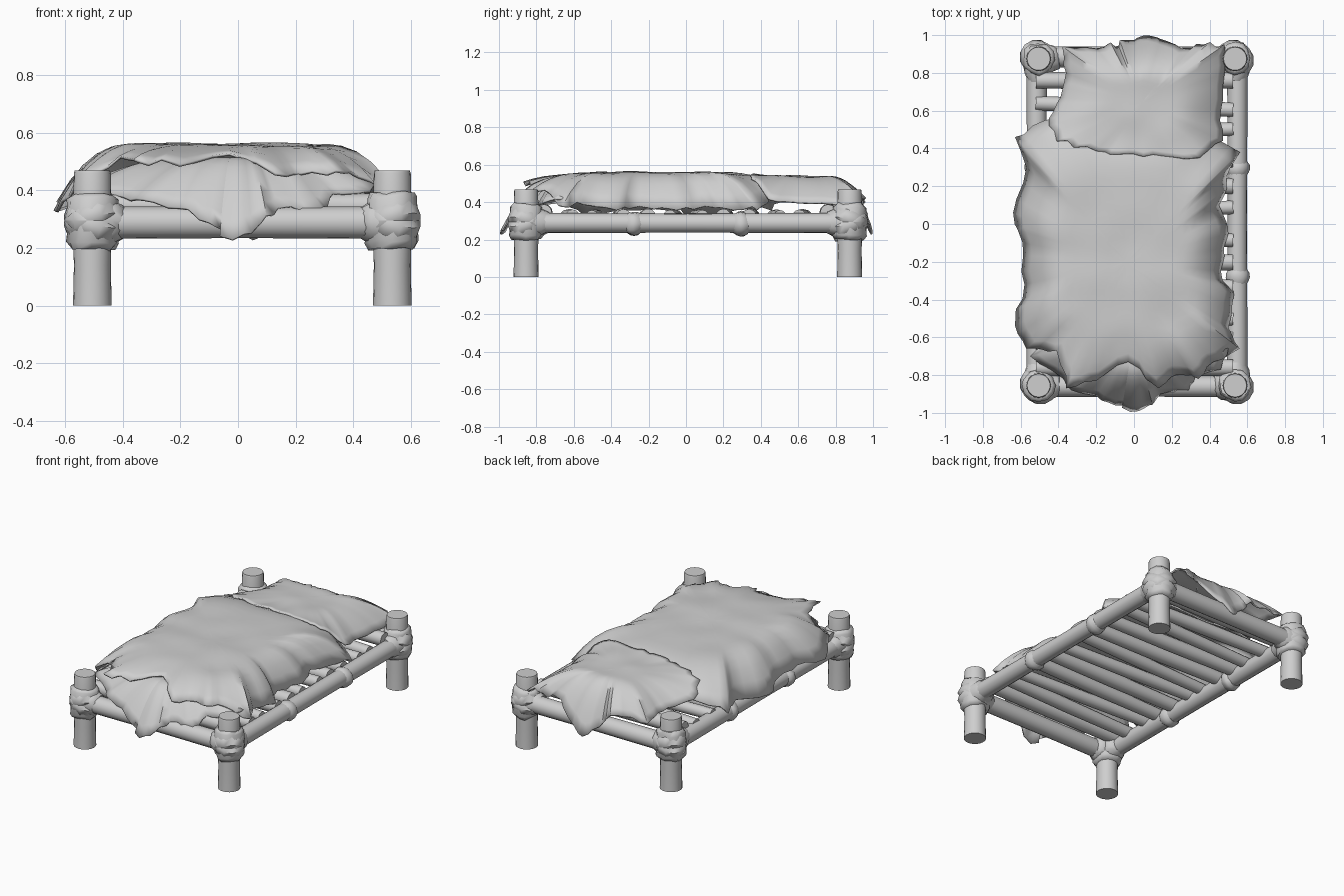
import bpy, bmesh, math
from mathutils import Vector, Matrix, noise

cube = bpy.data.objects.get("Cube")
if cube:
    bpy.data.objects.remove(cube, do_unlink=True)

grey = bpy.data.materials.new("plain grey")
grey.use_nodes = True
TONE = (0.62, 0.62, 0.62, 1)
grey.diffuse_color = TONE
grey.node_tree.nodes["Principled BSDF"].inputs["Base Color"].default_value = TONE


def finish(name, bm, angle=50):
    """Turn a bmesh into a grey, smooth shaded object."""
    bmesh.ops.recalc_face_normals(bm, faces=bm.faces)
    mesh = bpy.data.meshes.new(name)
    bm.to_mesh(mesh)
    bm.free()
    mesh.materials.append(grey)
    obj = bpy.data.objects.new(name, mesh)
    bpy.context.collection.objects.link(obj)
    bpy.ops.object.select_all(action="DESELECT")
    obj.select_set(True)
    bpy.context.view_layer.objects.active = obj
    bpy.ops.object.shade_smooth_by_angle(angle=math.radians(angle))
    return obj


def lathe(bm, start, end, profile, sides=16, lump=0):
    """Closed tube from start to end; profile holds (fraction, radius)."""
    start, end = Vector(start), Vector(end)
    turn = (end - start).to_track_quat("Z", "Y")
    rings = []
    for f, r in profile:
        ring = []
        for i in range(sides):
            a = math.tau * i / sides
            p = start.lerp(end, f) + turn @ Vector((r * math.cos(a), r * math.sin(a), 0))
            ring.append(bm.verts.new(p + noise.noise_vector(p * 14) * lump))
        rings.append(ring)
    for low, high in zip(rings, rings[1:]):
        for i in range(sides):
            j = (i + 1) % sides
            bm.faces.new((low[i], low[j], high[j], high[i]))
    bm.faces.new(rings[0][::-1])
    bm.faces.new(rings[-1])


def band(bm, centre, radius, width, tilt, heading):
    """Broad rope band around a post, tilted toward a heading."""
    spin = Matrix.Rotation(heading, 3, "Z") @ Matrix.Rotation(tilt, 3, "X")
    section = [(-0.02, -width), (0.01, -width * 0.6), (0.01, width * 0.6), (-0.02, width)]
    rings = []
    for i in range(12):
        a = math.tau * i / 12
        rings.append([bm.verts.new(Vector(centre) + spin @ Vector(
            ((radius + o) * math.cos(a), (radius + o) * math.sin(a) / math.cos(tilt), z)))
            for o, z in section])
    for i, ring in enumerate(rings):
        nxt = rings[(i + 1) % 12]
        for k in range(4):
            m = (k + 1) % 4
            bm.faces.new((ring[k], nxt[k], nxt[m], ring[m]))


def sheet(name, centre, outline, flat, power):
    """Cloth that lies level round its centre and droops to a ragged outline."""
    bm = bmesh.new()
    mid = Vector(centre)
    pts = [Vector(p) for p in outline]
    # split each edge in three, with raggedness
    rim = []
    for a, b in zip(pts, pts[1:] + pts[:1]):
        rim.append(a)
        for f in (1 / 3, 2 / 3):
            p = a.lerp(b, f)
            rim.append(p + noise.noise_vector(p * 23) * 0.03)
    steps = 12
    rings = []
    for s in range(1, steps + 1):
        t = s / steps
        fall = max(0, (t - flat) / (1 - flat)) ** power
        ring = []
        for p in rim:
            v = mid.lerp(p, t)
            v.z = mid.z + (p.z - mid.z) * fall
            v.z += noise.noise(v * 5) * 0.012 * (1 - fall)
            ring.append(bm.verts.new(v))
        rings.append(ring)
    hub = bm.verts.new(mid)
    n = len(rim)
    for i in range(n):
        j = (i + 1) % n
        bm.faces.new((hub, rings[0][i], rings[0][j]))
        for low, high in zip(rings, rings[1:]):
            bm.faces.new((low[i], high[i], high[j], low[j]))
    obj = finish(name, bm, 60)
    thick = obj.modifiers.new("thickness", "SOLIDIFY")
    thick.thickness = 0.01


LEFT, RIGHT, FRONT, BACK = 0.535, -0.505, -0.855, 0.875
corners = [(side, end, x, y) for side, x in (("left", LEFT), ("right", RIGHT))
           for end, y in (("front", FRONT), ("back", BACK))]

# Legs and rope lashings
for side, end, x, y in corners:
    bm = bmesh.new()
    lathe(bm, (x, y, 0), (x, y, 0.468),
          [(0, 0.067), (0.3, 0.064), (0.6, 0.068), (0.98, 0.064), (1, 0.061)], 20)
    finish(f"{end}_{side}_leg", bm)

    bm = bmesh.new()
    lathe(bm, (x, y, 0.2), (x, y, 0.39),
          [(0, 0.074), (0.12, 0.09), (0.5, 0.086), (0.9, 0.085), (1, 0.068)], 12, 0.018)
    for k in range(2):
        band(bm, (x, y, 0.295), 0.082, 0.045, 0.5, math.pi * (k + 0.25))
    # rope sleeves flowing into the rail ends
    sx, sy = -math.copysign(1, x), -math.copysign(1, y)
    sleeve = [(0, 0.085), (0.65, 0.074), (1, 0.054)]
    lathe(bm, (x, y, 0.29), (x + 0.11 * sx, y, 0.29), sleeve, 12, 0.01)
    lathe(bm, (x, y, 0.29), (x, y + 0.12 * sy, 0.29), sleeve, 12, 0.01)
    finish(f"{end}_{side}_lashing", bm, 60)

# Long rails with cane knots
for side, x in (("left", LEFT + 0.012), ("right", RIGHT - 0.01)):
    bm = bmesh.new()
    lathe(bm, (x, FRONT, 0.288), (x, BACK, 0.288), [(0, 0.054), (0.5, 0.051), (1, 0.054)])
    for y in (-0.28, 0.295):
        lathe(bm, (x, y - 0.04, 0.285), (x, y + 0.04, 0.285),
              [(0, 0.048), (0.25, 0.061), (0.5, 0.066), (0.75, 0.063), (1, 0.048)], 12, 0.008)
    finish(f"{side}_rail", bm)

# End rails
for end, y in (("front", FRONT - 0.005), ("back", BACK + 0.01)):
    bm = bmesh.new()
    lathe(bm, (RIGHT, y, 0.288), (LEFT, y, 0.288), [(0, 0.056), (0.5, 0.054), (1, 0.056)])
    finish(f"{end}_rail", bm)

# Slats across the bed, laid a little unevenly; the end ones sit higher
SLATS = 12
for i in range(SLATS):
    y = -0.76 + 1.52 * i / (SLATS - 1)
    outer = i in (0, SLATS - 1)
    z = 0.345 if outer else 0.322
    skew = 0 if outer else 0.02 * math.sin(i * 2.3)
    r = 0.043 + 0.004 * math.cos(i * 1.7)
    bm = bmesh.new()
    lathe(bm, (RIGHT - 0.015, y - skew, z), (LEFT - 0.01, y + skew, z),
          [(0, r - 0.004), (0.5, r), (1, r - 0.004)], 12)
    finish(f"slat_{i + 1}", bm)

# Blanket
sheet("blanket", (-0.04, -0.2, 0.557), [
    (-0.57, -0.66, 0.42), (-0.41, -0.67, 0.52), (-0.36, -0.87, 0.51), (-0.2, -0.83, 0.49),
    (-0.03, -0.73, 0.53), (0.13, -0.87, 0.46), (0.22, -0.8, 0.46), (0.34, -0.82, 0.47),
    (0.42, -0.73, 0.45), (0.56, -0.66, 0.38), (0.5, -0.55, 0.39), (0.53, -0.37, 0.36),
    (0.46, -0.25, 0.38), (0.5, -0.05, 0.36), (0.45, 0.1, 0.38), (0.49, 0.25, 0.36),
    (0.56, 0.38, 0.36), (0.42, 0.45, 0.42), (0.32, 0.54, 0.45), (-0.33, 0.56, 0.45),
    (-0.47, 0.55, 0.43), (-0.63, 0.46, 0.36), (-0.57, 0.3, 0.37), (-0.64, 0.06, 0.33),
    (-0.59, -0.1, 0.36), (-0.58, -0.32, 0.36), (-0.63, -0.54, 0.33)], 0.55, 2.4)

# Under sheet hanging over the front end
sheet("under_sheet", (0, -0.6, 0.515), [
    (-0.45, -0.6, 0.46), (-0.55, -0.7, 0.4), (-0.4, -0.8, 0.38), (-0.33, -0.88, 0.37),
    (-0.2, -0.91, 0.34), (-0.1, -0.96, 0.29), (-0.02, -0.995, 0.23), (0.08, -0.96, 0.29),
    (0.14, -0.9, 0.34), (0.29, -0.88, 0.34), (0.33, -0.79, 0.39), (0.46, -0.77, 0.4),
    (0.5, -0.66, 0.42), (0.42, -0.55, 0.46)], 0.4, 1.7)

# Pillow cloth over the back end
sheet("pillow_cloth", (0.04, 0.64, 0.54), [
    (-0.41, 0.44, 0.51), (-0.25, 0.41, 0.54), (-0.13, 0.37, 0.545), (0, 0.37, 0.545),
    (0.15, 0.36, 0.545), (0.28, 0.345, 0.545), (0.37, 0.37, 0.52), (0.47, 0.44, 0.42),
    (0.46, 0.6, 0.4), (0.48, 0.8, 0.39), (0.48, 0.95, 0.4), (0.37, 0.95, 0.41),
    (0.25, 0.93, 0.39), (0.14, 0.98, 0.29), (0.05, 0.998, 0.23), (-0.05, 0.975, 0.31),
    (-0.1, 0.94, 0.38), (-0.2, 0.93, 0.4), (-0.38, 0.94, 0.41), (-0.36, 0.8, 0.42),
    (-0.39, 0.67, 0.42), (-0.45, 0.56, 0.44)], 0.35, 2)
